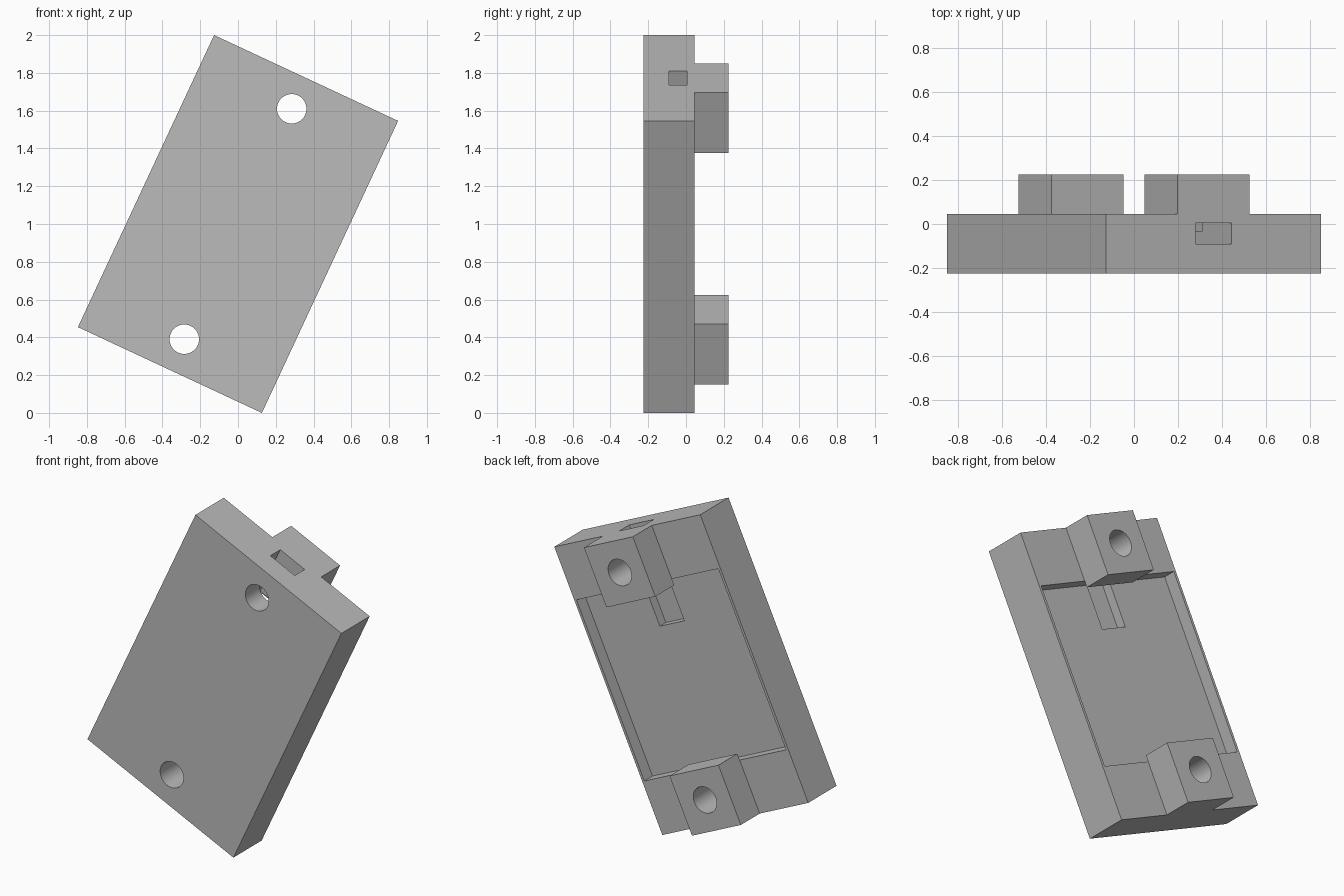
import bpy
import math
from mathutils import Matrix

default_cube = bpy.data.objects.get("Cube")
if default_cube:
    bpy.data.objects.remove(default_cube, do_unlink=True)

# Overall sizes, measured along the tilted case
TILT = math.radians(25)
WIDTH, LENGTH = 1.075, 1.706
FRONT, BACK, PAD_BACK = -0.225, 0.045, 0.225
POCKET_FLOOR = BACK - 0.078
HOLE_OFFSET, HOLE_RADIUS = 0.673, 0.078

grey = bpy.data.materials.new("plain grey")
grey.use_nodes = True
grey.diffuse_color = (0.5, 0.5, 0.5, 1)
grey.node_tree.nodes["Principled BSDF"].inputs["Base Color"].default_value = (0.5, 0.5, 0.5, 1)


def box(name, x0, x1, y0, y1, z0, z1):
    """Axis-aligned box between two corners."""
    bpy.ops.mesh.primitive_cube_add(size=1)
    ob = bpy.context.object
    ob.name = name
    centre = ((x0 + x1) / 2, (y0 + y1) / 2, (z0 + z1) / 2)
    ob.data.transform(Matrix.Translation(centre) @ Matrix.Diagonal((x1 - x0, y1 - y0, z1 - z0, 1)))
    ob.data.materials.append(grey)
    return ob


def bore(name, z):
    """Round cutter running front to back."""
    bpy.ops.mesh.primitive_cylinder_add(vertices=64, radius=HOLE_RADIUS, depth=2)
    ob = bpy.context.object
    ob.name = name
    ob.data.transform(Matrix.Translation((0, 0, z)) @ Matrix.Rotation(math.pi / 2, 4, 'X'))
    ob.data.materials.append(grey)
    return ob


def combine(target, tool, operation):
    """Apply a boolean and discard the tool."""
    tool.hide_render = True
    mod = target.modifiers.new(tool.name, 'BOOLEAN')
    mod.operation = operation
    mod.solver = 'EXACT'
    mod.object = tool
    bpy.context.view_layer.objects.active = target
    bpy.ops.object.modifier_apply(modifier=mod.name)
    bpy.data.objects.remove(tool, do_unlink=True)


# Case plate with a shallow pocket in its back
case = box("case_body", -WIDTH / 2, WIDTH / 2, FRONT, BACK, -LENGTH / 2, LENGTH / 2)
combine(case, box("pocket_cutter", -0.522, 0.522, POCKET_FLOOR, 1, -0.536, 0.536), 'DIFFERENCE')

# Connector slot from the top edge into the pocket floor
combine(case, box("slot_cutter", -0.09, 0.09, -0.09, 0.005, 0.275, 1), 'DIFFERENCE')

# Mounting pads, flush with each end and slightly overhanging the pocket
for end, z0, z1 in (("upper", 0.499, LENGTH / 2), ("lower", -LENGTH / 2, -0.499)):
    combine(case, box(end + "_pad", -0.18, 0.18, BACK, PAD_BACK, z0, z1), 'UNION')

# Screw holes through pads and plate
for end, side in (("upper", 1), ("lower", -1)):
    combine(case, bore(end + "_bore", side * HOLE_OFFSET), 'DIFFERENCE')

# Tilt the case and stand it on the ground
case.data.transform(Matrix.Translation((0, 0, 1)) @ Matrix.Rotation(TILT, 4, 'Y'))
bpy.ops.object.select_all(action='DESELECT')
case.select_set(True)
bpy.context.view_layer.objects.active = case
bpy.ops.object.shade_smooth_by_angle(angle=math.radians(30))
